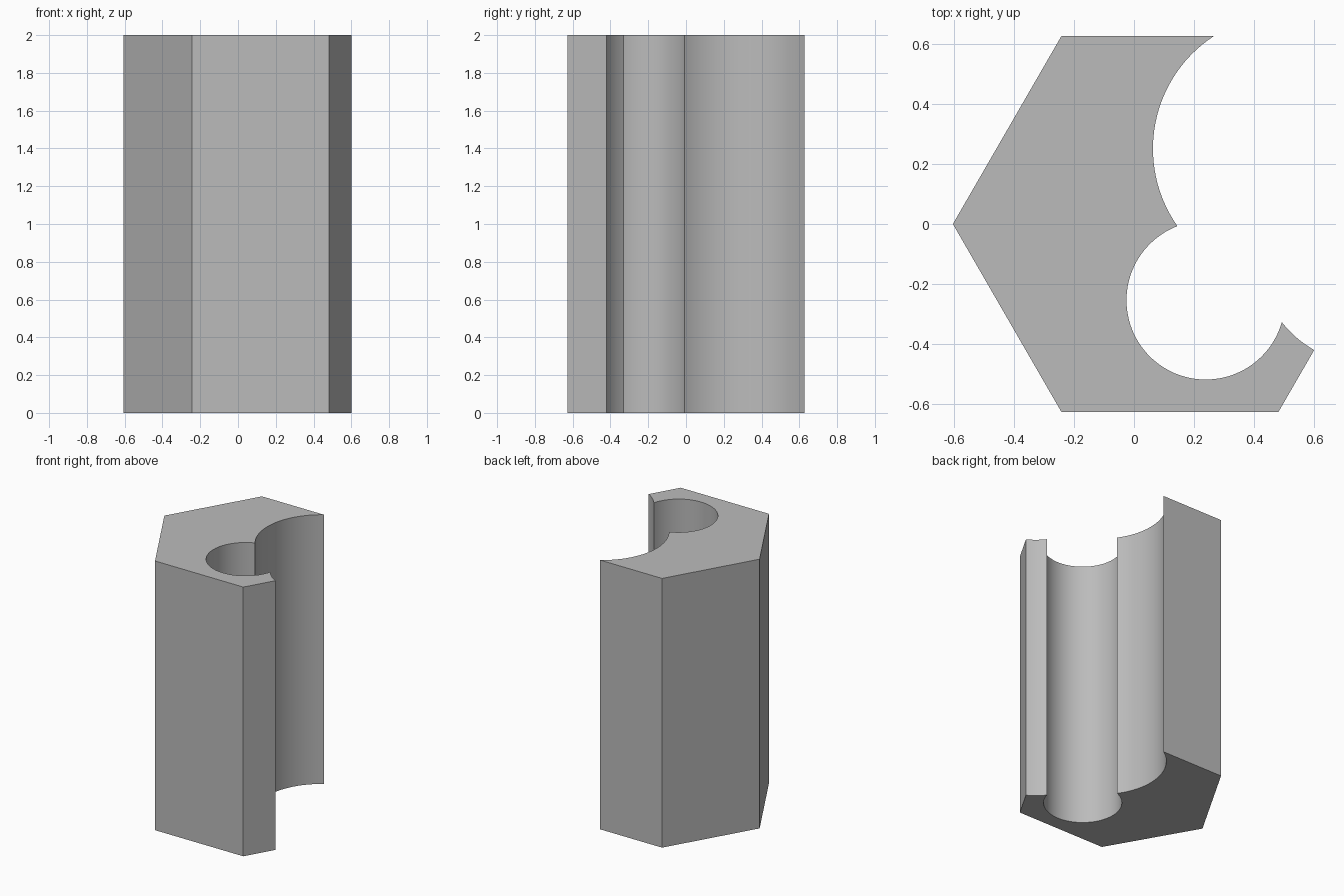
import bpy
import bmesh
import math

cube = bpy.data.objects.get("Cube")
if cube:
    bpy.data.objects.remove(cube, do_unlink=True)

HEIGHT = 2.0
HEX_X, HEX_R = 0.12, 0.725


def hex_corner(i):
    a = math.radians(60 * i)
    return (HEX_X + HEX_R * math.cos(a), HEX_R * math.sin(a))


def arc(centre, start, end, steps):
    """Clockwise arc from start towards end, leaving out the end point."""
    cx, cy = centre
    a0 = math.atan2(start[1] - cy, start[0] - cx)
    a1 = math.atan2(end[1] - cy, end[0] - cx)
    if a1 > a0:
        a1 -= 2 * math.pi
    r0, r1 = math.dist(centre, start), math.dist(centre, end)
    points = []
    for i in range(steps):
        t = i / steps
        a, r = a0 + (a1 - a0) * t, r0 + (r1 - r0) * t
        points.append((cx + r * math.cos(a), cy + r * math.sin(a)))
    return points


# Points where the round cut-outs meet each other and the hexagon
lip_outer = (0.602, -0.421)
lip_inner = (0.494, -0.328)
ridge = (0.145, -0.007)
back_edge = (0.267, HEX_R * math.sin(math.radians(60)))

# Hexagon outline with the scalloped right side
outline = [hex_corner(i) for i in (2, 3, 4, 5)]
outline += arc((0.775, -0.108), lip_outer, lip_inner, 8)
outline += arc((0.24, -0.255), lip_inner, ridge, 48)
outline += arc((0.513, 0.2525), ridge, back_edge, 28)
outline.append(back_edge)

# Extrude the outline into the column
bm = bmesh.new()
base = bm.faces.new([bm.verts.new((x, y, 0)) for x, y in outline])
top = bmesh.ops.extrude_face_region(bm, geom=[base], use_keep_orig=True)
top_verts = [g for g in top["geom"] if isinstance(g, bmesh.types.BMVert)]
bmesh.ops.translate(bm, vec=(0, 0, HEIGHT), verts=top_verts)
bmesh.ops.recalc_face_normals(bm, faces=bm.faces)
mesh = bpy.data.meshes.new("scalloped_hexagonal_column")
bm.to_mesh(mesh)
bm.free()

column = bpy.data.objects.new("scalloped_hexagonal_column", mesh)
bpy.context.collection.objects.link(column)

# Plain grey material
grey = bpy.data.materials.new("plain_grey")
grey.use_nodes = True
colour = (0.5, 0.5, 0.5, 1)
grey.diffuse_color = colour
grey.node_tree.nodes["Principled BSDF"].inputs["Base Color"].default_value = colour
mesh.materials.append(grey)

# Smooth the round walls, keep the corners sharp
bpy.ops.object.select_all(action="DESELECT")
column.select_set(True)
bpy.context.view_layer.objects.active = column
bpy.ops.object.shade_smooth_by_angle(angle=math.radians(20))
